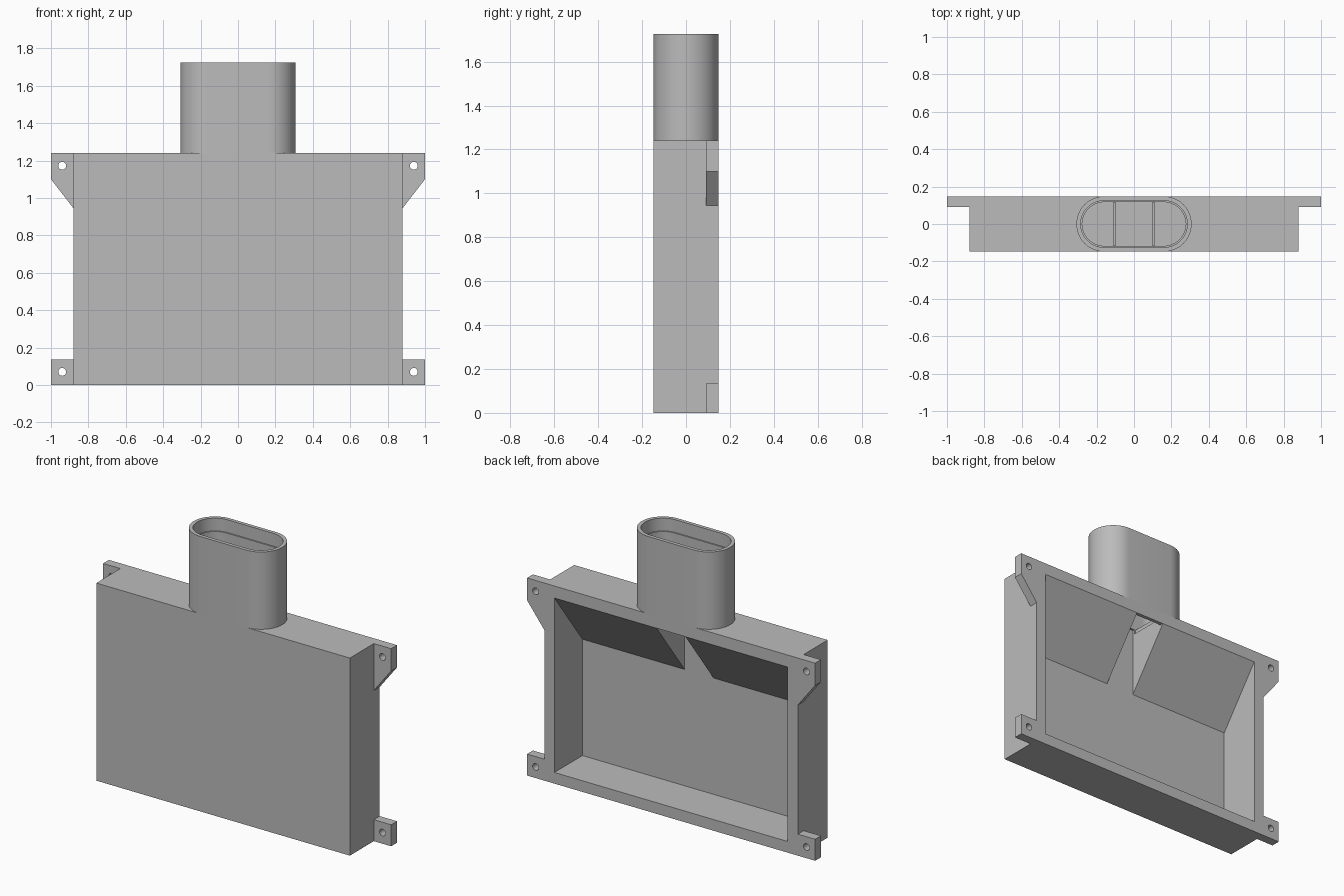
import bpy, bmesh, math
from mathutils import Vector

if "Cube" in bpy.data.objects:
    bpy.data.objects.remove(bpy.data.objects["Cube"], do_unlink=True)

gray = bpy.data.materials.new("plain_gray")
gray.use_nodes = True
color = (0.5, 0.5, 0.5, 1)
gray.diffuse_color = color
gray.node_tree.nodes["Principled BSDF"].inputs["Base Color"].default_value = color

AXES = {"x": lambda a, b, d: (d, a, b),
        "y": lambda a, b, d: (a, d, b),
        "z": lambda a, b, d: (a, b, d)}


def prism(name, profile, axis, start, end):
    """Extrude a closed 2D profile along an axis."""
    bm = bmesh.new()
    place = AXES[axis]
    face = bm.faces.new([bm.verts.new(place(a, b, start)) for a, b in profile])
    out = bmesh.ops.extrude_face_region(bm, geom=[face])
    moved = [v for v in out["geom"] if isinstance(v, bmesh.types.BMVert)]
    bmesh.ops.translate(bm, verts=moved, vec=Vector(place(0, 0, end - start)))
    bmesh.ops.recalc_face_normals(bm, faces=bm.faces)
    mesh = bpy.data.meshes.new(name)
    bm.to_mesh(mesh)
    bm.free()
    mesh.materials.append(gray)
    obj = bpy.data.objects.new(name, mesh)
    bpy.context.collection.objects.link(obj)
    return obj


def rect(a0, a1, b0, b1):
    return [(a0, b0), (a1, b0), (a1, b1), (a0, b1)]


def circle(cx, cy, r, n=24):
    return [(cx + r * math.cos(math.tau * i / n),
             cy + r * math.sin(math.tau * i / n)) for i in range(n)]


def stadium(half, r, n=24):
    arc = [-math.pi / 2 + math.pi * i / n for i in range(n + 1)]
    right = [(half + r * math.cos(t), r * math.sin(t)) for t in arc]
    return right + [(-x, -y) for x, y in right]


def cut(target, cutter):
    cutter.hide_render = True
    mod = target.modifiers.new("cut", "BOOLEAN")
    mod.operation = "DIFFERENCE"
    mod.solver = "EXACT"
    mod.object = cutter
    bpy.context.view_layer.objects.active = target
    bpy.ops.object.modifier_apply(modifier=mod.name)
    bpy.data.objects.remove(cutter, do_unlink=True)


W, D, H, TOP = 0.88, 0.148, 1.24, 1.725
INNER, LIP, EAVE = -0.13, 0.07, 1.165

# Housing: open at the back, with a sloping inner roof
housing = prism("housing", rect(-W, W, -D, D), "z", 0, H)
cavity = [(0.3, LIP), (INNER, LIP), (INNER, 0.8), (D, EAVE), (0.3, EAVE)]
cut(housing, prism("cavity_cutter", cavity, "x", -0.81, 0.81))

# Central channel through the roof, up into the spout
cut(housing, prism("channel_cutter", rect(INNER, 0.3, 0.75, EAVE), "x", -0.1, 0.1))
cut(housing, prism("slot_cutter", rect(-0.1, 0.1, INNER, 0.125), "z", 1.1, 1.3))
cut(housing, prism("slot_step_cutter", rect(-0.11, 0.11, -0.115, 0.115), "z", 1.21, 1.3))

# Oval spout with a shallow socket at its mouth
spout = prism("spout", stadium(0.16, D), "z", H, TOP)
cut(spout, prism("bore_cutter", stadium(0.16, 0.117), "z", H - 0.1, TOP + 0.1))
cut(spout, prism("socket_cutter", stadium(0.16, 0.125), "z", TOP - 0.08, TOP + 0.1))
bpy.ops.object.select_all(action="DESELECT")
spout.select_set(True)
bpy.context.view_layer.objects.active = spout
bpy.ops.object.shade_smooth_by_angle(angle=math.radians(30))

# Mounting ears with screw holes
for side, s in (("left", 1), ("right", -1)):
    lower = [(s * W, 0), (s, 0), (s, 0.135), (s * W, 0.135)]
    upper = [(s * W, 0.945), (s, 1.1), (s, H), (s * W, H)]
    for level, profile, z in (("lower", lower, 0.07), ("upper", upper, 1.172)):
        ear = prism(f"{level}_{side}_ear", profile, "y", 0.09, D)
        cut(ear, prism("hole_cutter", circle(s * 0.94, z, 0.021), "y", 0, 0.3))
